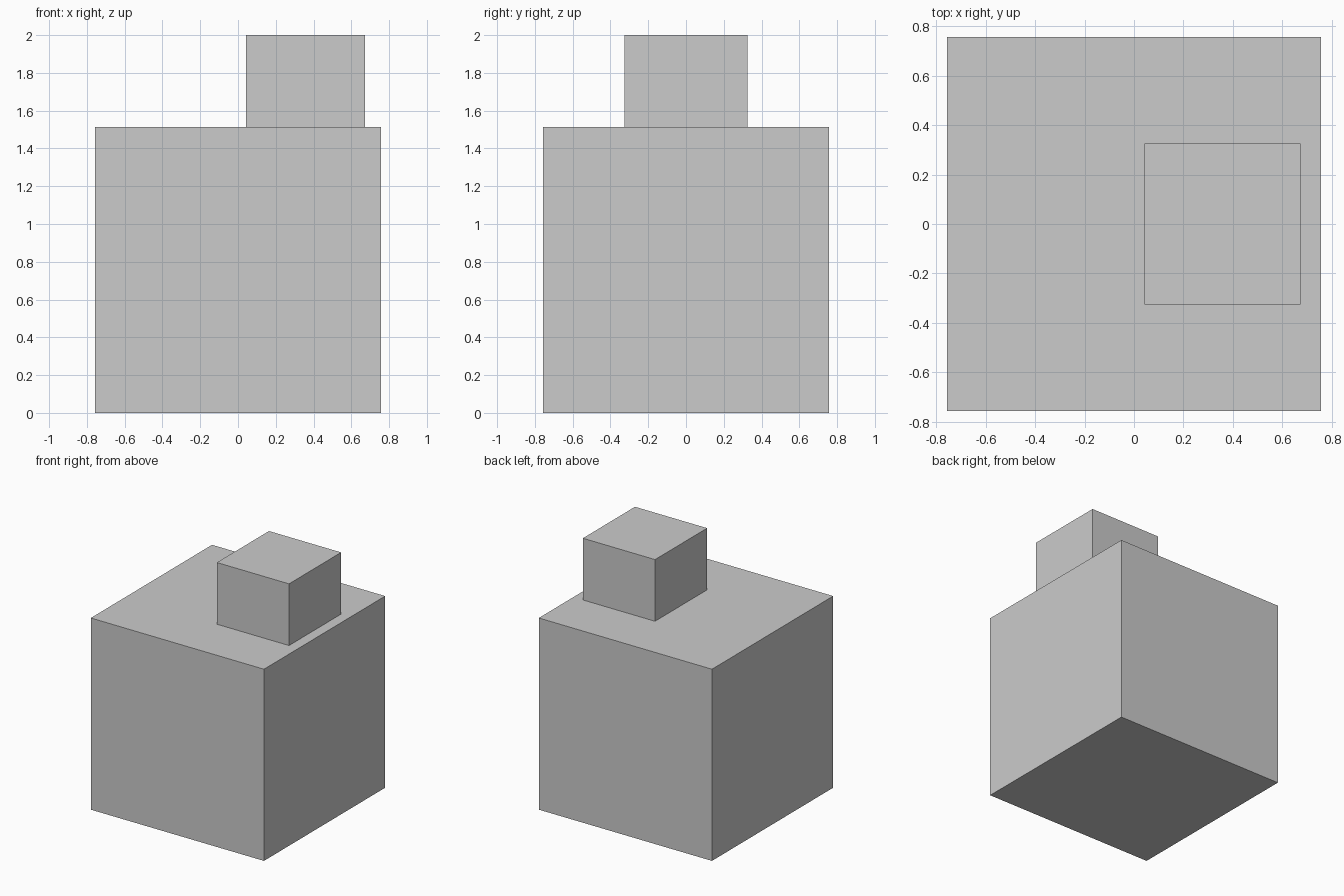
import bpy

if "Cube" in bpy.data.objects:
    bpy.data.objects.remove(bpy.data.objects["Cube"])


def box(name, lo, hi):
    """Axis-aligned box between two corners."""
    centre = [(a + b) / 2 for a, b in zip(lo, hi)]
    bpy.ops.mesh.primitive_cube_add(size=1, location=centre)
    obj = bpy.context.object
    obj.name = name
    obj.scale = [b - a for a, b in zip(lo, hi)]
    bpy.ops.object.transform_apply(location=False, rotation=False, scale=True)
    return obj


# Large cube body
box("body", (-0.756, -0.756, 0), (0.756, 0.756, 1.513))

# Small block on top, offset to the right
box("top_block", (0.043, -0.325, 1.513), (0.673, 0.325, 2.0))
